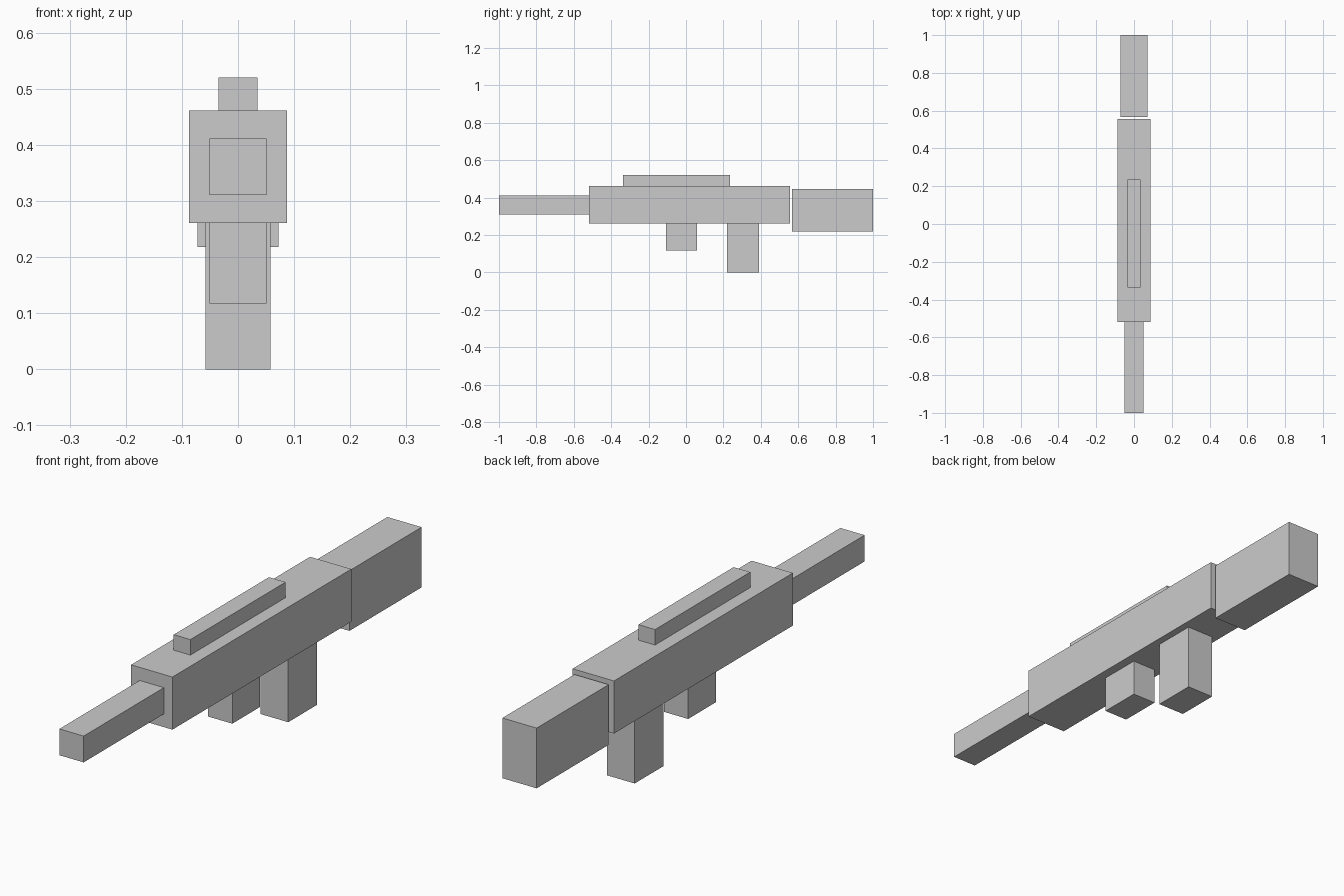
import bpy

cube = bpy.data.objects.get("Cube")
if cube:
    bpy.data.objects.remove(cube, do_unlink=True)

# One plain grey for every part
grey = bpy.data.materials.new("light_grey")
grey.use_nodes = True
color = (0.6, 0.6, 0.6, 1)
grey.diffuse_color = color
grey.node_tree.nodes["Principled BSDF"].inputs["Base Color"].default_value = color


def box(name, half_width, y_range, z_range):
    """Box centred on x, spanning the given depth and height."""
    (y0, y1), (z0, z1) = y_range, z_range
    bpy.ops.mesh.primitive_cube_add(size=1, location=(0, (y0 + y1) / 2, (z0 + z1) / 2))
    part = bpy.context.object
    part.name = part.data.name = name
    part.scale = (2 * half_width, y1 - y0, z1 - z0)
    bpy.ops.object.transform_apply(location=False, rotation=False, scale=True)
    part.data.materials.append(grey)
    return part


# Main body with the barrel in front and the stock just behind
box("body", 0.087, (-0.518, 0.557), (0.261, 0.461))
box("barrel", 0.051, (-1.0, -0.518), (0.311, 0.411))
box("stock", 0.072, (0.567, 1.0), (0.218, 0.447))

# Top rail
box("top_rail", 0.035, (-0.336, 0.236), (0.461, 0.52))

# Parts hanging below the body
box("magazine", 0.051, (-0.107, 0.06), (0.117, 0.261))
box("grip", 0.058, (0.219, 0.391), (0, 0.261))
